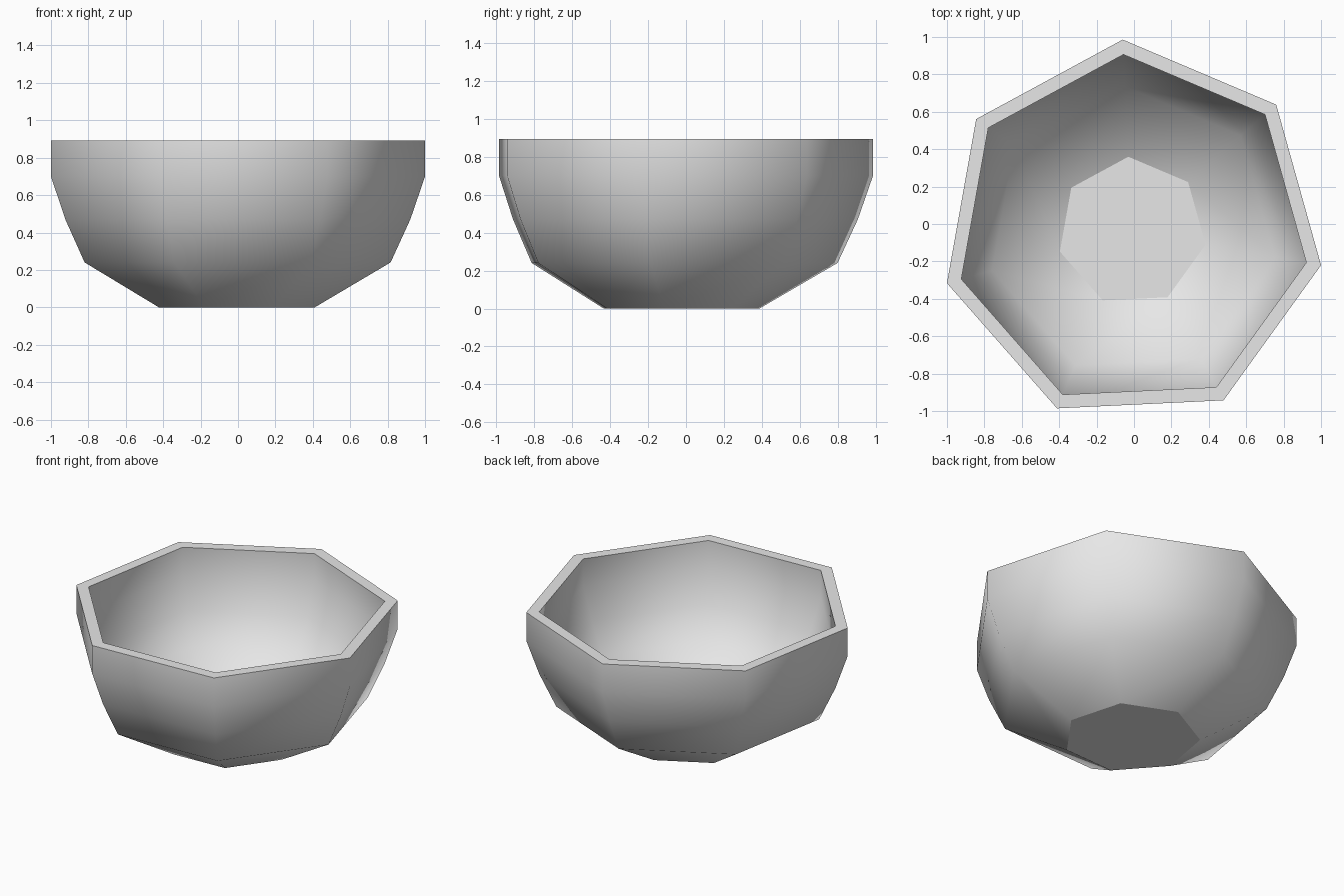
import bpy
import bmesh
from math import cos, sin, radians, tau

default = bpy.data.objects.get("Cube")
if default:
    bpy.data.objects.remove(default, do_unlink=True)

SIDES = 7
START = radians(92.75)
CENTRE = (-0.011, -0.04)

# Wall section as (radius, height): up the outside, over the rim, down the inside
SECTION = [(0.428, 0), (0.84, 0.24), (0.947, 0.47), (1.027, 0.70), (1.027, 0.893),
           (0.947, 0.893), (0.947, 0.711), (0.869, 0.495), (0.776, 0.288), (0.40, 0.072)]


def make_material(name, colour):
    mat = bpy.data.materials.new(name)
    mat.use_nodes = True
    mat.diffuse_color = colour
    mat.node_tree.nodes["Principled BSDF"].inputs["Base Color"].default_value = colour
    return mat


def ring(bm, radius, height):
    angles = [START + tau * i / SIDES for i in range(SIDES)]
    return [bm.verts.new((CENTRE[0] + radius * cos(a), CENTRE[1] + radius * sin(a), height))
            for a in angles]


bm = bmesh.new()
rings = [ring(bm, r, z) for r, z in SECTION]

# Walls and rim
for low, high in zip(rings, rings[1:]):
    for i in range(SIDES):
        j = (i + 1) % SIDES
        bm.faces.new((low[i], low[j], high[j], high[i]))

# Underside and inner floor
bm.faces.new(rings[0][::-1])
bm.faces.new(rings[-1])
bm.normal_update()

# Smooth walls; flat rim, floor and underside
for face in bm.faces:
    face.smooth = abs(face.normal.z) < 0.99
for edge in bm.edges:
    edge.smooth = all(face.smooth for face in edge.link_faces)

mesh = bpy.data.meshes.new("bowl")
bm.to_mesh(mesh)
bm.free()
mesh.materials.append(make_material("light grey", (0.8, 0.8, 0.8, 1)))
bowl = bpy.data.objects.new("bowl", mesh)
bpy.context.collection.objects.link(bowl)
